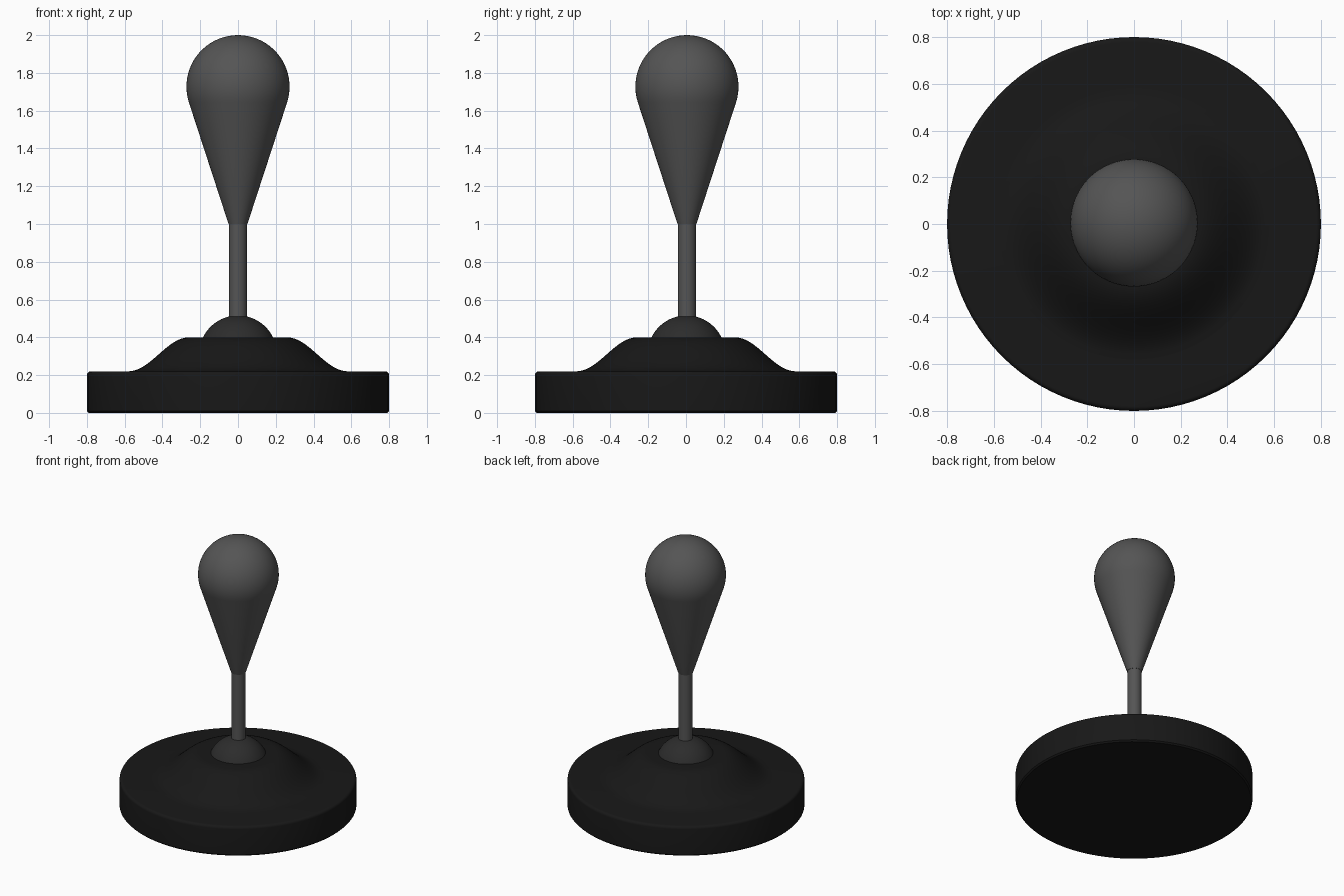
import bpy, bmesh, math

if "Cube" in bpy.data.objects:
    bpy.data.objects.remove(bpy.data.objects["Cube"])

OFF_Y = 0.005  # the lever sits a hair behind the base centre


def material(name, v):
    m = bpy.data.materials.new(name)
    m.diffuse_color = (v, v, v, 1)
    m.use_nodes = True
    m.node_tree.nodes["Principled BSDF"].inputs["Base Color"].default_value = m.diffuse_color
    return m


def lathe(name, profile, mat, y=0.0, segments=96):
    """Spin a (radius, z) profile round the z axis; both ends lie on the axis."""
    bm = bmesh.new()
    verts = [bm.verts.new((r, 0, z)) for r, z in profile]
    edges = [bm.edges.new(pair) for pair in zip(verts, verts[1:])]
    bmesh.ops.spin(bm, geom=verts + edges, cent=(0, 0, 0), axis=(0, 0, 1),
                   angle=math.tau, steps=segments, use_duplicate=False)
    bmesh.ops.remove_doubles(bm, verts=bm.verts, dist=1e-5)
    bmesh.ops.recalc_face_normals(bm, faces=bm.faces)
    mesh = bpy.data.meshes.new(name)
    bm.to_mesh(mesh)
    bm.free()
    ob = bpy.data.objects.new(name, mesh)
    bpy.context.collection.objects.link(ob)
    ob.location.y = y
    mesh.materials.append(mat)
    bpy.ops.object.select_all(action='DESELECT')
    ob.select_set(True)
    bpy.context.view_layer.objects.active = ob
    bpy.ops.object.shade_smooth_by_angle(angle=math.radians(35))
    return ob


def arc(r0, z0, radius, a0, a1, n):
    """Arc points, angles in degrees from the horizontal."""
    out = []
    for i in range(n + 1):
        a = math.radians(a0 + (a1 - a0) * i / n)
        out.append((max(0, r0 + radius * math.cos(a)), z0 + radius * math.sin(a)))
    return out


black = material("black_plastic", 0.009)
dark = material("dark_rubber", 0.025)
grey = material("grey_plastic", 0.09)

# Round base with softened rims
lathe("base", [(0, 0), (0.79, 0), (0.8, 0.01)]
      + arc(0.78, 0.2, 0.02, 0, 90, 5) + [(0, 0.22)], black)

# Flared collar rising from the base, S-shaped side and flat top
skirt = [(0, 0.215), (0.6, 0.215)]
for i in range(17):
    t = i / 16
    skirt.append((0.58 - 0.32 * t, 0.22 + 0.18 * (0.5 - 0.5 * math.cos(math.pi * t))))
lathe("collar", skirt + [(0, 0.4)], black)

# Pivot ball half hidden in the collar
lathe("pivot_ball", arc(0, 0.31, 0.206, -24, 90, 18), dark, OFF_Y / 2)

# Shaft
lathe("shaft", [(0, 0.45), (0.048, 0.45), (0.048, 1.02), (0, 1.02)], grey, OFF_Y, 48)

# Bat-shaped handle: cone running tangent into a round top
lathe("handle", [(0, 1.0), (0.05, 1.0)] + arc(0, 1.727, 0.273, -17.6, 90, 20),
      grey, OFF_Y)
